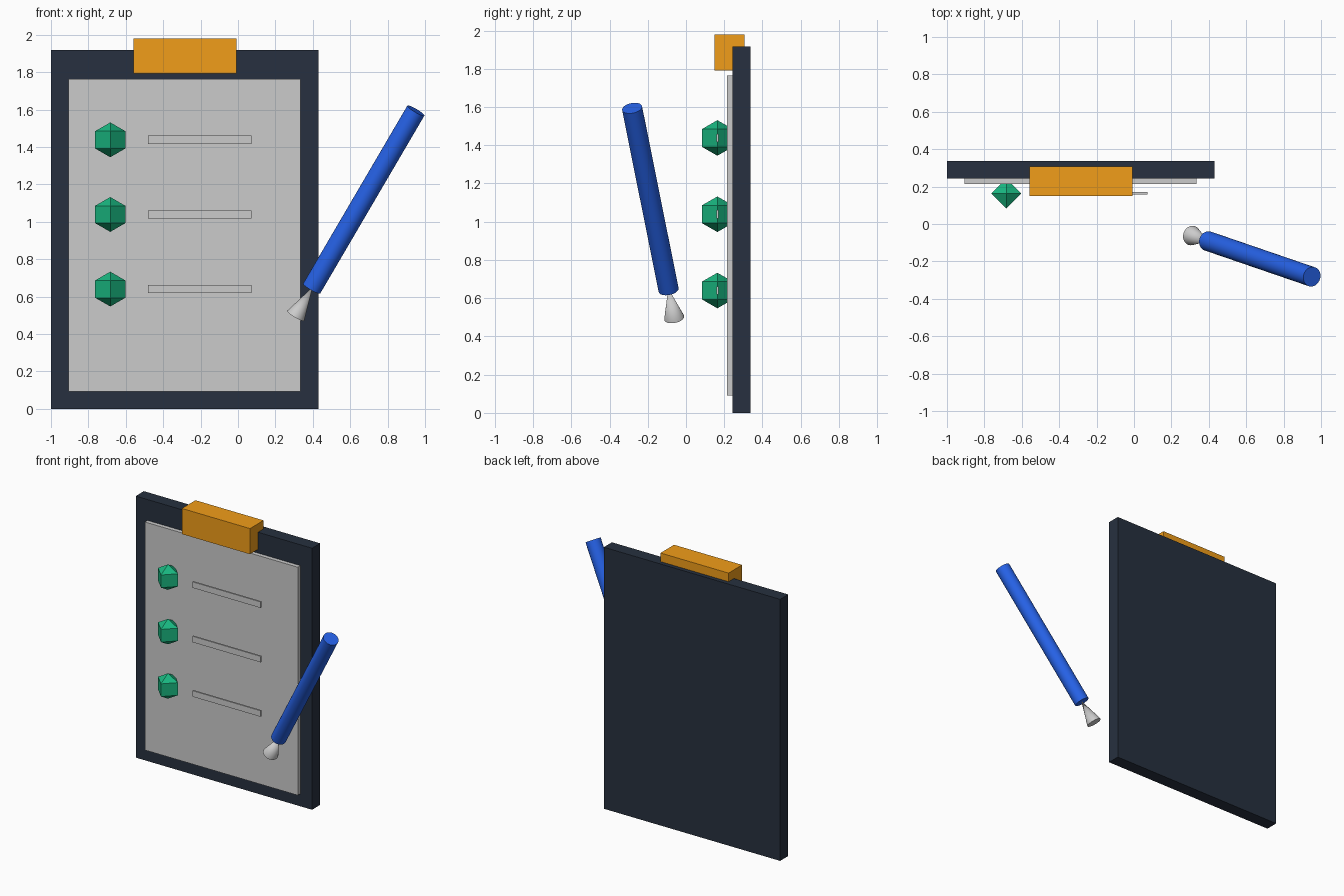
import bpy
import math
from mathutils import Vector

if "Cube" in bpy.data.objects:
    bpy.data.objects.remove(bpy.data.objects["Cube"])


def material(name, rgb):
    mat = bpy.data.materials.new(name)
    mat.diffuse_color = (*rgb, 1.0)
    mat.use_nodes = True
    mat.node_tree.nodes["Principled BSDF"].inputs["Base Color"].default_value = mat.diffuse_color
    return mat


def finish(name, mat):
    obj = bpy.context.object
    obj.name = name
    if mat:
        obj.data.materials.append(mat)
    return obj


def box(name, lo, hi, mat=None):
    lo, hi = Vector(lo), Vector(hi)
    bpy.ops.mesh.primitive_cube_add(size=1, location=(lo + hi) / 2)
    obj = finish(name, mat)
    obj.scale = hi - lo
    bpy.ops.object.transform_apply(location=False, rotation=False, scale=True)
    return obj


def tapered_rod(name, start, end, r_start, r_end, mat=None):
    start, end = Vector(start), Vector(end)
    axis = end - start
    bpy.ops.mesh.primitive_cone_add(
        vertices=32, radius1=r_start, radius2=r_end, depth=axis.length,
        location=(start + end) / 2,
        rotation=axis.to_track_quat('Z', 'Y').to_euler())
    bpy.ops.object.shade_smooth_by_angle(angle=math.radians(30))
    return finish(name, mat)


navy = material("navy", (0.02, 0.03, 0.05))
orange = material("orange", (0.88, 0.34, 0.01))
green = material("green", (0.01, 0.48, 0.22))
blue = material("blue", (0.02, 0.125, 0.82))

# Backing board, sheet and clip
box("board", (-1, 0.244, 0), (0.43, 0.338, 1.917), navy)
box("paper", (-0.905, 0.214, 0.092), (0.335, 0.246, 1.764), None)
box("clip", (-0.56, 0.15, 1.792), (-0.008, 0.307, 1.98), orange)

# Checklist rows: octahedral bullet and thin text bar
for i, z in enumerate((1.438, 1.039, 0.64), 1):
    bpy.ops.mesh.primitive_uv_sphere_add(
        segments=4, ring_count=2, radius=0.093, location=(-0.683, 0.164, z))
    finish(f"bullet_{i}", green)
    box(f"text_bar_{i}", (-0.482, 0.159, z - 0.022), (0.072, 0.171, z + 0.022))

# Pen barrel, with the flared tip tapering up into its lower end
top = Vector((0.951, -0.282, 1.594))
bottom = Vector((0.394, -0.091, 0.643))
down = (bottom - top).normalized()
tapered_rod("pen_barrel", bottom, top, 0.053, 0.053, blue)
tapered_rod("pen_tip", bottom + down * 0.172, bottom - down * 0.01, 0.053, 0.0)
